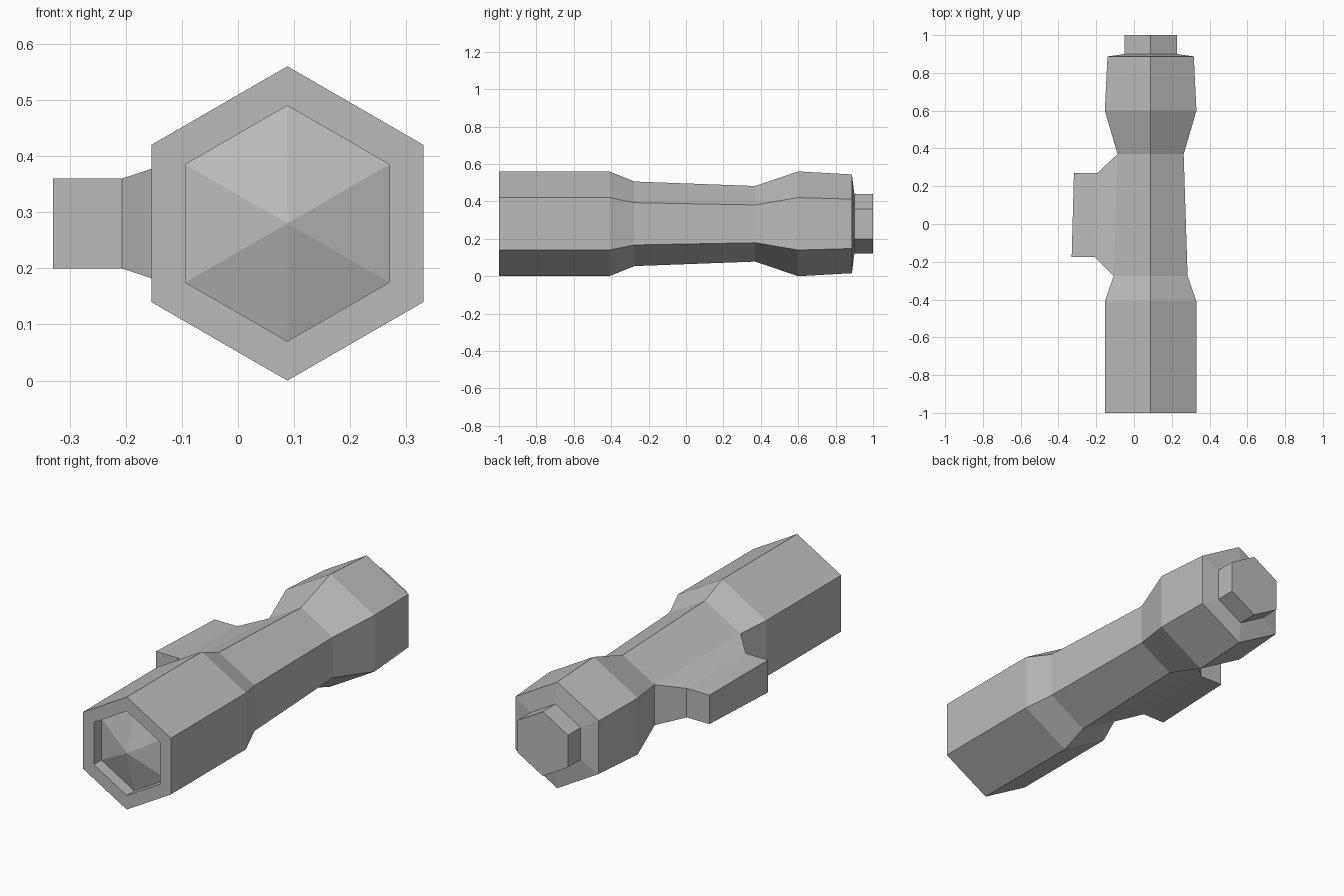
import bpy, bmesh, math
from mathutils import Vector

old = bpy.data.objects.get("Cube")
if old:
    bpy.data.objects.remove(old, do_unlink=True)

CX, CZ = 0.088, 0.28

grey = bpy.data.materials.new("plain_grey")
grey.use_nodes = True
colour = (0.5, 0.5, 0.5, 1)
grey.diffuse_color = colour
grey.node_tree.nodes["Principled BSDF"].inputs["Base Color"].default_value = colour


def hex_ring(bm, y, r):
    """Six points around the long axis, one corner up."""
    return [bm.verts.new((CX + r * math.sin(i * math.pi / 3), y,
                          CZ + r * math.cos(i * math.pi / 3))) for i in range(6)]


def bridge(bm, a, b):
    n = len(a)
    return [bm.faces.new((a[i], a[(i + 1) % n], b[(i + 1) % n], b[i])) for i in range(n)]


def finish(bm, name):
    bmesh.ops.recalc_face_normals(bm, faces=bm.faces)
    mesh = bpy.data.meshes.new(name)
    bm.to_mesh(mesh)
    bm.free()
    mesh.materials.append(grey)
    obj = bpy.data.objects.new(name, mesh)
    bpy.context.collection.objects.link(obj)


# One closed shell: lens tip, recess, front rim, head, grip, tail, end button
bm = bmesh.new()
profile = [(-0.94, 0.21), (-1.0, 0.21), (-1.0, 0.28), (-0.41, 0.28), (-0.275, 0.226),
           (0.37, 0.202), (0.60, 0.28), (0.887, 0.264), (0.90, 0.16), (1.0, 0.16)]
rings = [hex_ring(bm, y, r) for y, r in profile]
bands = [bridge(bm, a, b) for a, b in zip(rings, rings[1:])]
bm.faces.new(rings[-1])
tip = bm.verts.new((CX, -1.0, CZ))
for i in range(6):
    bm.faces.new((rings[0][i], rings[0][(i + 1) % 6], tip))

# Side switch drawn out of the grip's right face
grip_face = min(bands[4], key=lambda f: f.calc_center_median().x)
base = list(grip_face.verts)
bm.faces.remove(grip_face)


def switch_ring(x_front, x_back):
    ring = []
    for v in base:
        front = v.co.y < 0
        half = 0.08 if front else 0.072
        side = 1 if v.co.z > CZ else -1
        ring.append(bm.verts.new(Vector((x_front if front else x_back,
                                         -0.175 if front else 0.27,
                                         CZ + side * half))))
    return ring


neck = switch_ring(-0.207, -0.193)
outer = switch_ring(-0.33, -0.318)
bridge(bm, base, neck)
bridge(bm, neck, outer)
bm.faces.new(outer)
finish(bm, "torch_body")
